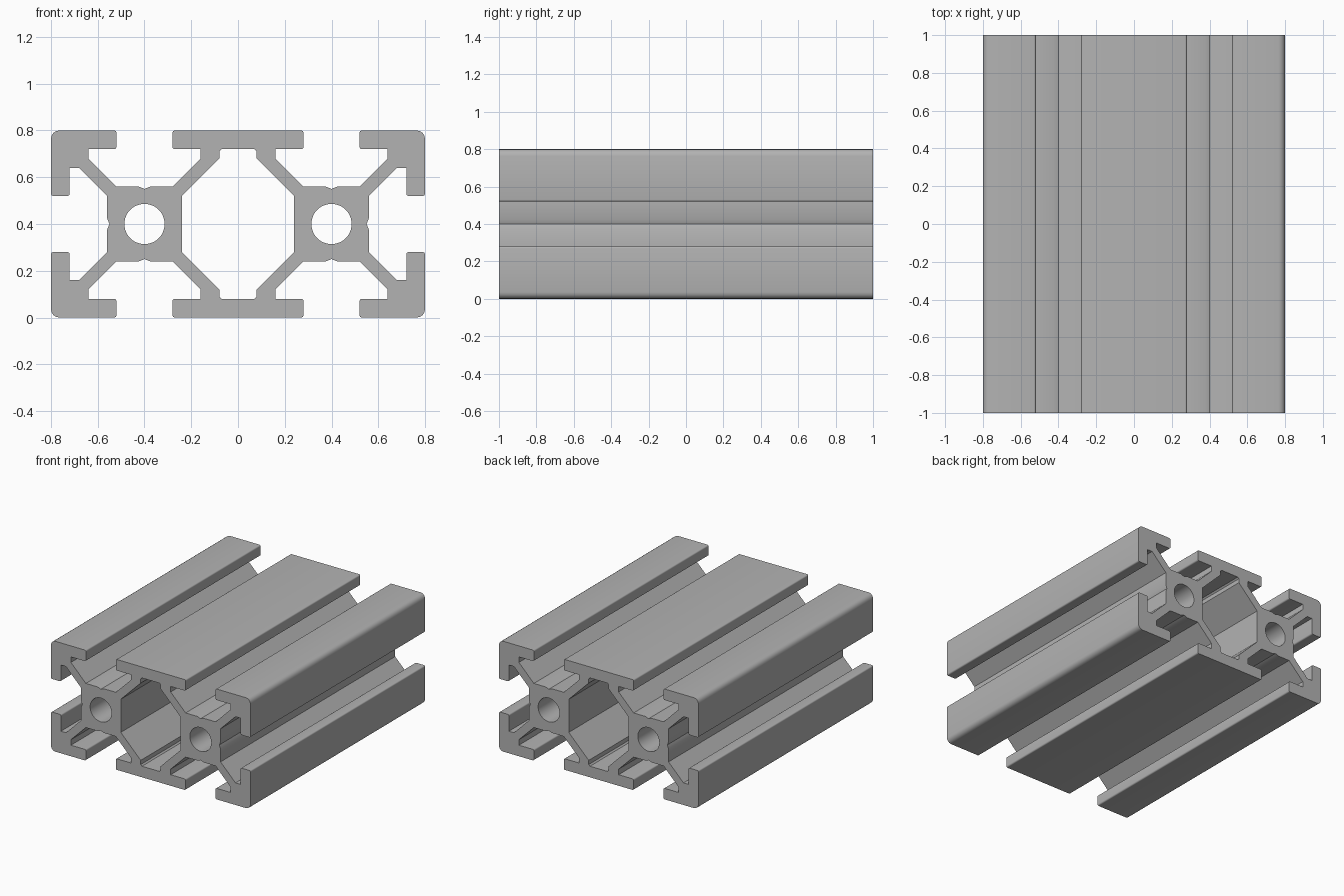
import bpy, bmesh
from math import pi, cos, sin, radians
from mathutils import Vector

cube = bpy.data.objects.get("Cube")
if cube:
    bpy.data.objects.remove(cube, do_unlink=True)

LENGTH, MID_Z, CORE_X, BORE = 2.0, 0.4, 0.4, 0.086
LIP, CORNER = 0.01, 0.036

aluminium = bpy.data.materials.new("plain_aluminium")
aluminium.use_nodes = True
GREY = (0.45, 0.45, 0.45, 1)
aluminium.diffuse_color = GREY
aluminium.node_tree.nodes["Principled BSDF"].inputs["Base Color"].default_value = GREY

# One quarter of the outer outline, as (x, height above centre, corner radius)
outer_quarter = [
    (0.28, 0.4, LIP), (0.28, 0.32, LIP), (0.16, 0.32, 0), (0.16, 0.28, 0),
    (0.28, 0.16, 0), (0.375, 0.16, 0), (CORE_X, 0.15, 0), (0.425, 0.16, 0),
    (0.52, 0.16, 0), (0.64, 0.28, 0), (0.64, 0.32, 0), (0.52, 0.32, LIP),
    (0.52, 0.4, LIP), (0.8, 0.4, CORNER), (0.8, 0.12, LIP), (0.72, 0.12, LIP),
    (0.72, 0.24, 0), (0.68, 0.24, 0), (0.56, 0.12, 0), (0.56, 0.025, 0),
]
side_notch = (0.55, 0, 0)
# One quarter of the central cavity
cavity_quarter = [(0.07, 0.32, 0), (0.08, 0.31, 0), (0.08, 0.28, 0), (0.24, 0.12, 0)]


def mirrored(quarter, tip=None):
    """Mirror a quarter outline to a closed loop, with an optional point on the axis."""
    half = quarter + ([tip] if tip else []) + [(x, -z, r) for x, z, r in reversed(quarter)]
    return half + [(-x, z, r) for x, z, r in reversed(half)]


def rounded(points, steps=4):
    """Replace each corner that has a radius by an arc."""
    loop = []
    for i, (x, z, r) in enumerate(points):
        p = Vector((x, z))
        if not r:
            loop.append(p)
            continue
        before = (Vector(points[i - 1][:2]) - p).normalized() * r
        after = (Vector(points[(i + 1) % len(points)][:2]) - p).normalized() * r
        for k in range(steps + 1):
            a = pi / 2 * k / steps
            loop.append(p + before * (1 - sin(a)) + after * (1 - cos(a)))
    return loop


def circle(cx, r, sides=48):
    return [Vector((cx + r * cos(2 * pi * k / sides), r * sin(2 * pi * k / sides)))
            for k in range(sides)]


# Cross-section with its openings, filled and extruded to the full length
loops = [rounded(mirrored(outer_quarter, side_notch)), rounded(mirrored(cavity_quarter)),
         circle(-CORE_X, BORE), circle(CORE_X, BORE)]
bm = bmesh.new()
edges = []
for loop in loops:
    verts = [bm.verts.new((p.x, -LENGTH / 2, p.y + MID_Z)) for p in loop]
    edges += [bm.edges.new((verts[i - 1], verts[i])) for i in range(len(verts))]
bmesh.ops.triangle_fill(bm, use_beauty=True, use_dissolve=False, edges=edges, normal=(0, -1, 0))
result = bmesh.ops.extrude_face_region(bm, geom=bm.faces[:], use_keep_orig=True)
far_end = [g for g in result["geom"] if isinstance(g, bmesh.types.BMVert)]
bmesh.ops.translate(bm, verts=far_end, vec=(0, LENGTH, 0))
bmesh.ops.recalc_face_normals(bm, faces=bm.faces[:])

mesh = bpy.data.meshes.new("slotted_rail")
bm.to_mesh(mesh)
bm.free()
mesh.materials.append(aluminium)
rail = bpy.data.objects.new("slotted_rail", mesh)
bpy.context.collection.objects.link(rail)

bpy.ops.object.select_all(action="DESELECT")
rail.select_set(True)
bpy.context.view_layer.objects.active = rail
bpy.ops.object.shade_smooth_by_angle(angle=radians(30))
